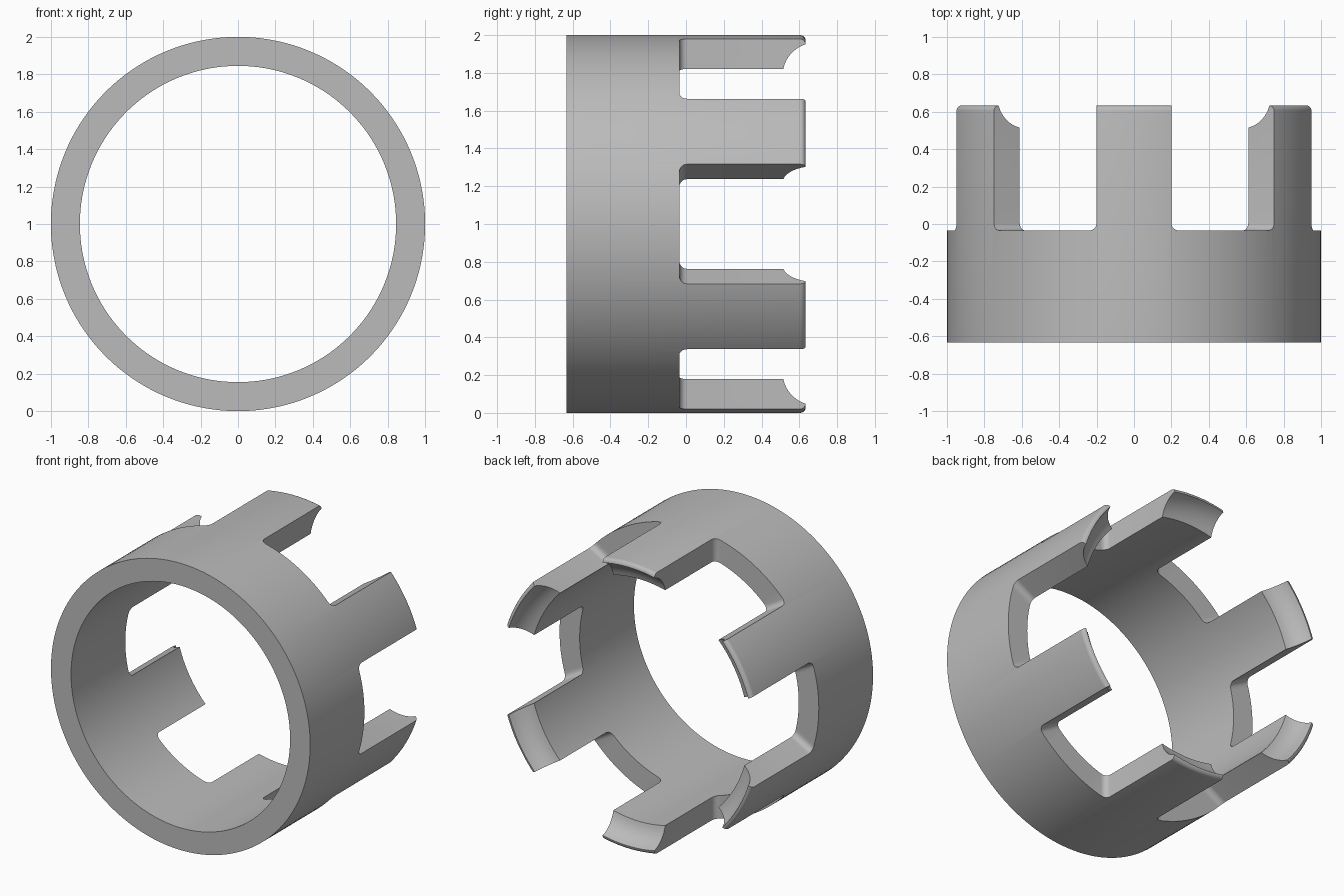
import bpy, bmesh, math
from mathutils import Matrix, Vector

if "Cube" in bpy.data.objects:
    bpy.data.objects.remove(bpy.data.objects["Cube"], do_unlink=True)

R_OUT, R_IN, HALF_LEN = 1.0, 0.845, 0.633
TEETH, TOOTH_HALF, SLOT_FLOOR, FILLET = 6, 0.2, -0.035, 0.04
SEGMENTS = 144

grey = bpy.data.materials.new("plain grey")
grey.use_nodes = True
colour = (0.5, 0.5, 0.5, 1)
grey.diffuse_color = colour
grey.node_tree.nodes["Principled BSDF"].inputs["Base Color"].default_value = colour


def make_object(name, bm):
    bmesh.ops.recalc_face_normals(bm, faces=bm.faces)
    mesh = bpy.data.meshes.new(name)
    bm.to_mesh(mesh)
    bm.free()
    obj = bpy.data.objects.new(name, mesh)
    bpy.context.collection.objects.link(obj)
    mesh.materials.append(grey)
    return obj


def arc(centre, radius, start, end, steps):
    """Points (radius, y) along an arc, angles in degrees."""
    for i in range(steps + 1):
        a = math.radians(start + (end - start) * i / steps)
        yield (centre[0] + radius * math.cos(a), centre[1] + radius * math.sin(a))


def hollow_tip(p, q, radius, steps):
    """Concave arc from p to q, bowed toward the front of the ring."""
    p, q = Vector(p), Vector(q)
    chord = q - p
    side = Vector((-chord.y, chord.x)).normalized()
    c = (p + q) / 2 + side * math.sqrt(radius ** 2 - chord.length_squared / 4)
    if c.x > p.x:
        c = (p + q) - c
    a0 = math.degrees(math.atan2(p.y - c.y, p.x - c.x))
    a1 = math.degrees(math.atan2(q.y - c.y, q.x - c.x))
    return arc(c, radius, a0, a1, steps)


# Revolved ring: square front, rounded outer tip, hollowed inner tip
rim = 0.028
profile = [(R_IN, -HALF_LEN), (R_OUT, -HALF_LEN)]
profile += arc((R_OUT - rim, HALF_LEN - rim), rim, 0, 90, 5)
profile += list(hollow_tip((R_IN, 0.515), (R_OUT - rim, HALF_LEN), 0.17, 8))[:0:-1][1:]
profile.append((R_IN, 0.515))

bm = bmesh.new()
rings = []
for i in range(SEGMENTS):
    a = 2 * math.pi * i / SEGMENTS
    rings.append([bm.verts.new((r * math.cos(a), y, 1 + r * math.sin(a))) for r, y in profile])
for i, ring in enumerate(rings):
    after = rings[(i + 1) % SEGMENTS]
    for j in range(len(profile)):
        k = (j + 1) % len(profile)
        bm.faces.new((ring[j], ring[k], after[k], after[j]))
body = make_object("castellated_ring", bm)

# Wedge cutters leave straight parallel-sided teeth with filleted roots
bm = bmesh.new()
half = math.pi / TEETH
apex = TOOTH_HALF / math.sin(half)
reach = 1.2
outline = [(apex, 0),
           (apex + reach * math.cos(half), reach * math.sin(half)),
           (apex + reach * math.cos(half), -reach * math.sin(half))]
for n in range(TEETH):
    low = [bm.verts.new((x, SLOT_FLOOR, z)) for x, z in outline]
    high = [bm.verts.new((x, 1, z)) for x, z in outline]
    bm.faces.new(low)
    bm.faces.new(high[::-1])
    for j in range(3):
        k = (j + 1) % 3
        bm.faces.new((low[j], high[j], high[k], low[k]))
    roots = [bm.edges.get((low[0], low[1])), bm.edges.get((low[0], low[2]))]
    old = set(bm.verts) - set(low) - set(high)
    bmesh.ops.bevel(bm, geom=roots, offset=FILLET, segments=5, profile=0.5, affect='EDGES')
    fresh = [v for v in bm.verts if v not in old]
    turn = Matrix.Translation((0, 0, 1)) @ Matrix.Rotation(-2 * half * n, 4, 'Y')
    bmesh.ops.transform(bm, matrix=turn, verts=fresh)
cutter = make_object("slot_cutter", bm)
cutter.hide_render = True

cut = body.modifiers.new("slots", 'BOOLEAN')
cut.operation = 'DIFFERENCE'
cut.solver = 'EXACT'
cut.object = cutter
bpy.context.view_layer.objects.active = body
body.select_set(True)
bpy.ops.object.modifier_apply(modifier=cut.name)
bpy.data.objects.remove(cutter, do_unlink=True)

bpy.ops.object.shade_smooth_by_angle(angle=math.radians(30))
